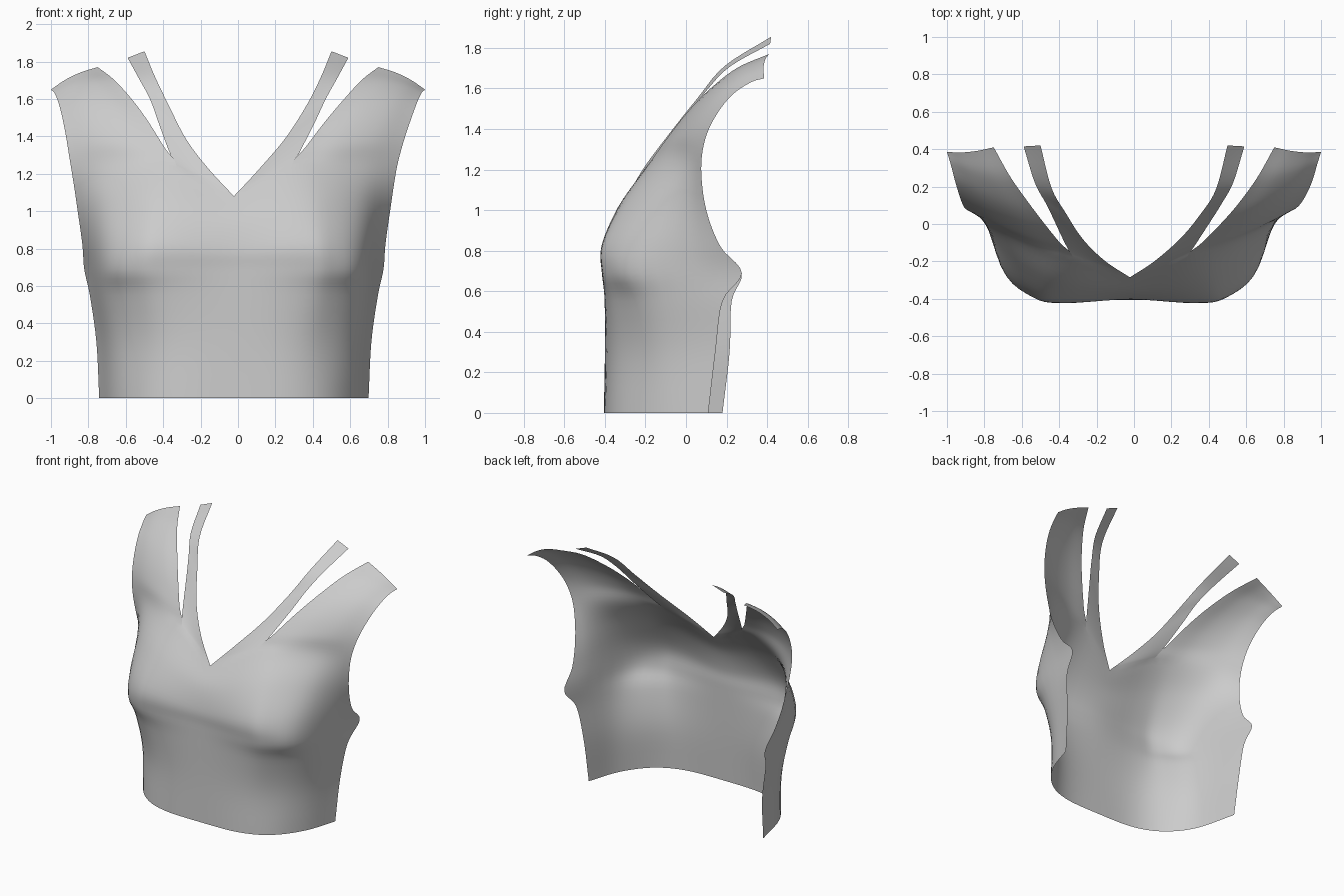
import bpy, bmesh
from mathutils import Vector

if "Cube" in bpy.data.objects:
    bpy.data.objects.remove(bpy.data.objects["Cube"])

SUB = 5      # mesh steps between key points


def spline(keys, sub=SUB):
    """Smooth curve through the key points."""
    p = [Vector(k) for k in keys]
    p = [2 * p[0] - p[1]] + p + [2 * p[-1] - p[-2]]
    out = []
    for i in range(1, len(p) - 2):
        a, b, c, d = p[i - 1:i + 3]
        for s in range(sub):
            t = s / sub
            out.append(0.5 * (2 * b + (c - a) * t + (2 * a - 5 * b + 4 * c - d) * t * t
                              + (3 * b - a - 3 * c + d) * t ** 3))
    return out + [p[-2]]


# Body columns, hem to strap split: centre, gap, bust side, flank, side edge
centre = [(0, -.405, 0), (0, -.4, .3), (0, -.4, .55), (0, -.4, .69), (0, -.4, .8),
          (0, -.36, .95), (0, -.285, 1.08)]
gap = [(.3, -.39, 0), (.31, -.38, .3), (.33, -.395, .55), (.34, -.415, .69),
       (.34, -.415, .83), (.32, -.325, 1.03), (.305, -.178, 1.235)]
bust = [(.5, -.3, 0), (.5, -.29, .3), (.51, -.335, .55), (.52, -.385, .69),
        (.51, -.38, .84), (.5, -.26, 1.06), (.5, -.125, 1.245)]
flank = [(.64, -.12, 0), (.65, -.12, .3), (.68, -.16, .55), (.69, -.22, .69),
         (.69, -.21, .84), (.69, -.12, 1.05), (.695, -.03, 1.235)]
side = [(.72, .11, 0), (.735, .145, .3), (.77, .18, .55), (.80, .275, .69),
        (.81, .17, .82), (.835, .10, 1.0), (.865, .075, 1.2)]

# Strap edges above the split
neck_edge = [(.13, -.20, 1.22), (.26, -.08, 1.38), (.36, .055, 1.55),
             (.44, .19, 1.71), (.50, .42, 1.855)]
thin_outer = [(.35, -.105, 1.32), (.42, .02, 1.48), (.47, .11, 1.60),
              (.53, .22, 1.71), (.59, .415, 1.82)]
wide_inner = [(.38, -.10, 1.345), (.47, 0, 1.475), (.56, .11, 1.59),
              (.66, .25, 1.70), (.75, .41, 1.77)]
arm_edge = [(.895, .095, 1.35), (.925, .15, 1.47), (.955, .23, 1.57),
            (.98, .32, 1.63), (1.0, .385, 1.65)]
HEM_EXTRA = [.07, .07, .045]     # left side wraps further back


def between(f):
    """Bulged column lying between the two wide strap edges."""
    out = []
    for i, (a, b) in enumerate(zip(wide_inner, arm_edge)):
        out.append(Vector(a).lerp(Vector(b), f) + Vector((.35, -.6, .7)) * (.03 - .003 * i))
    return out


def flip(v):
    return Vector((-v[0], v[1], v[2]))


bm = bmesh.new()


def place(v):
    t = min(max((v.z - 1.2) / .45, 0), 1)
    return bm.verts.new((v.x - .022 * (1 - t * t * (3 - 2 * t)), v.y, v.z))


def skin(rows):
    grid = [[place(v) for v in r] for r in rows]
    for lo, hi in zip(grid, grid[1:]):
        for i in range(len(lo) - 1):
            bm.faces.new((lo[i], lo[i + 1], hi[i + 1], hi[i]))


# Full-length columns, cut at the split row
split = 6 * SUB
right = [spline(centre), spline(gap + wide_inner), spline(bust + between(1 / 3)),
         spline(flank + between(2 / 3)), spline(side + arm_edge)]
left_side = [(x, y + (HEM_EXTRA[i] if i < 3 else 0), z) for i, (x, y, z) in enumerate(side)]
left = right[:4] + [spline(left_side + arm_edge)]

# Body panel
body = []
for r in range(split + 1):
    section = [flip(c[r]) for c in reversed(left[1:])] + [c[r] for c in right]
    body.append(spline(section))
skin(body)

# Straps, both sides, starting on the body's top row
half = body[-1][4 * SUB:]
neck = spline([centre[-1]] + neck_edge)
thin = spline([gap[-1]] + thin_outer)
wide_rows, thin_rows = [half[SUB:]], [half[:SUB + 1]]
for r in range(1, 5 * SUB + 1):
    wide_rows.append(spline([c[split + r] for c in right[1:]]))
    thin_rows.append([neck[r].lerp(thin[r], i / SUB) for i in range(SUB + 1)])
for rows in (wide_rows, thin_rows):
    skin(rows)
    skin([[flip(v) for v in reversed(row)] for row in rows])

bmesh.ops.remove_doubles(bm, verts=bm.verts, dist=.0005)
for f in bm.faces:
    f.smooth = True

mesh = bpy.data.meshes.new("bodice_front")
bm.to_mesh(mesh)
bm.free()
bpy.context.collection.objects.link(bpy.data.objects.new("bodice_front", mesh))
